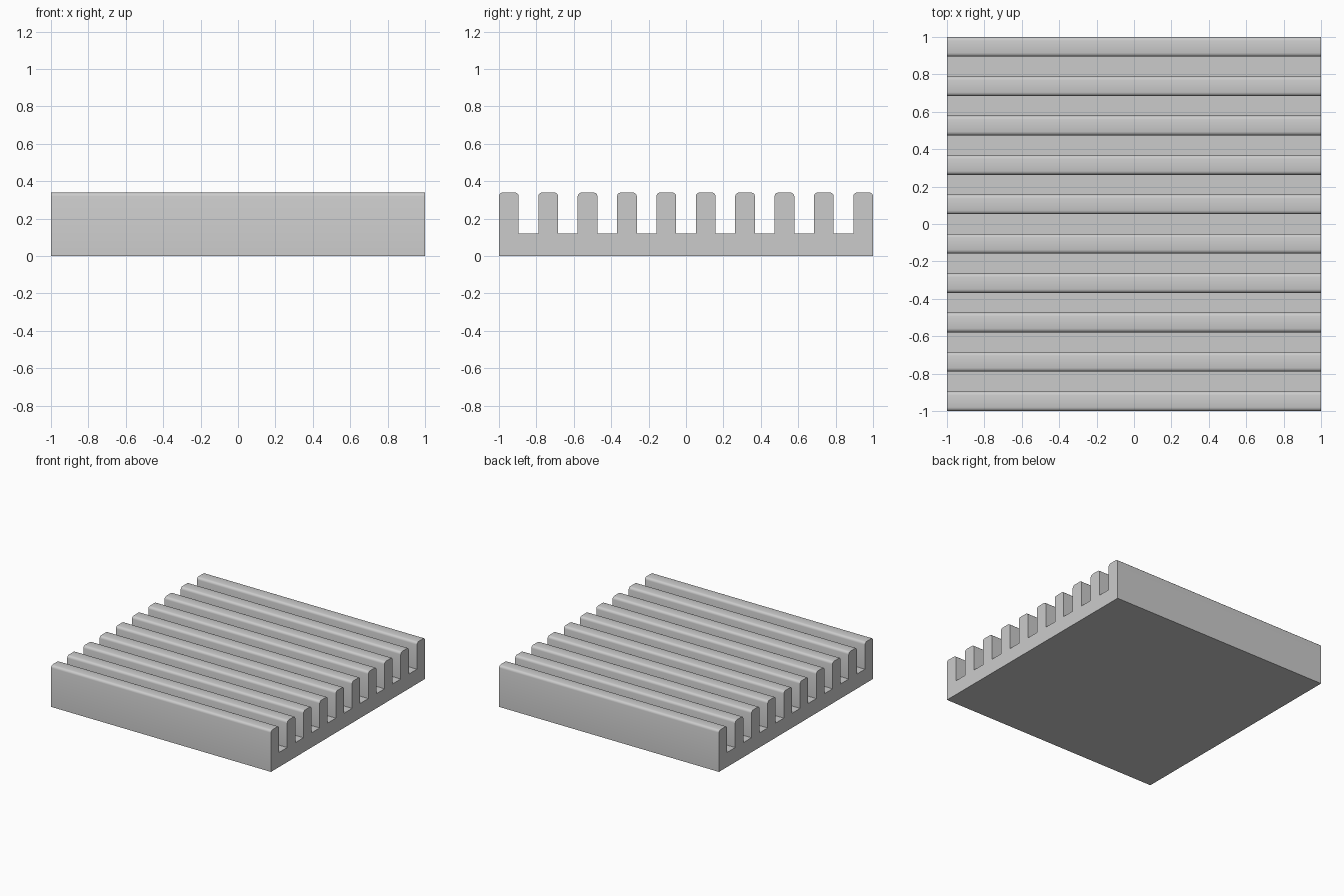
import bpy, bmesh, math

if "Cube" in bpy.data.objects:
    bpy.data.objects.remove(bpy.data.objects["Cube"])

FINS = 10
UNIT = 2.0 / (2 * FINS - 1)   # fin width equals gap width
BASE, TOP, R, SEG = 0.12, 0.34, 0.02, 3


def arc(cy, cz, start):
    """Quarter round running clockwise from the start angle."""
    return [(cy + R * math.cos(start - i * math.pi / 2 / SEG),
             cz + R * math.sin(start - i * math.pi / 2 / SEG)) for i in range(SEG + 1)]


# Side profile in (y, z): flat base with a comb of round-topped fins
profile = [(-1, 0)]
for i in range(FINS):
    y0 = -1 + 2 * i * UNIT
    y1 = y0 + UNIT
    if i > 0:
        profile.append((y0, BASE))
    profile += arc(y0 + R, TOP - R, math.pi)
    profile += arc(y1 - R, TOP - R, math.pi / 2)
    if i < FINS - 1:
        profile.append((y1, BASE))
profile.append((1, 0))

# Extrude the profile along x
bm = bmesh.new()
face = bm.faces.new([bm.verts.new((-1, y, z)) for y, z in profile])
ext = bmesh.ops.extrude_face_region(bm, geom=[face], use_keep_orig=True)
moved = [g for g in ext["geom"] if isinstance(g, bmesh.types.BMVert)]
bmesh.ops.translate(bm, verts=moved, vec=(2, 0, 0))
bmesh.ops.recalc_face_normals(bm, faces=bm.faces[:])
mesh = bpy.data.meshes.new("finned_plate")
bm.to_mesh(mesh)
bm.free()
plate = bpy.data.objects.new("finned_plate", mesh)
bpy.context.collection.objects.link(plate)

# Smooth fin tops, sharp edges elsewhere
bpy.context.view_layer.objects.active = plate
plate.select_set(True)
bpy.ops.object.shade_smooth_by_angle(angle=math.radians(31))
